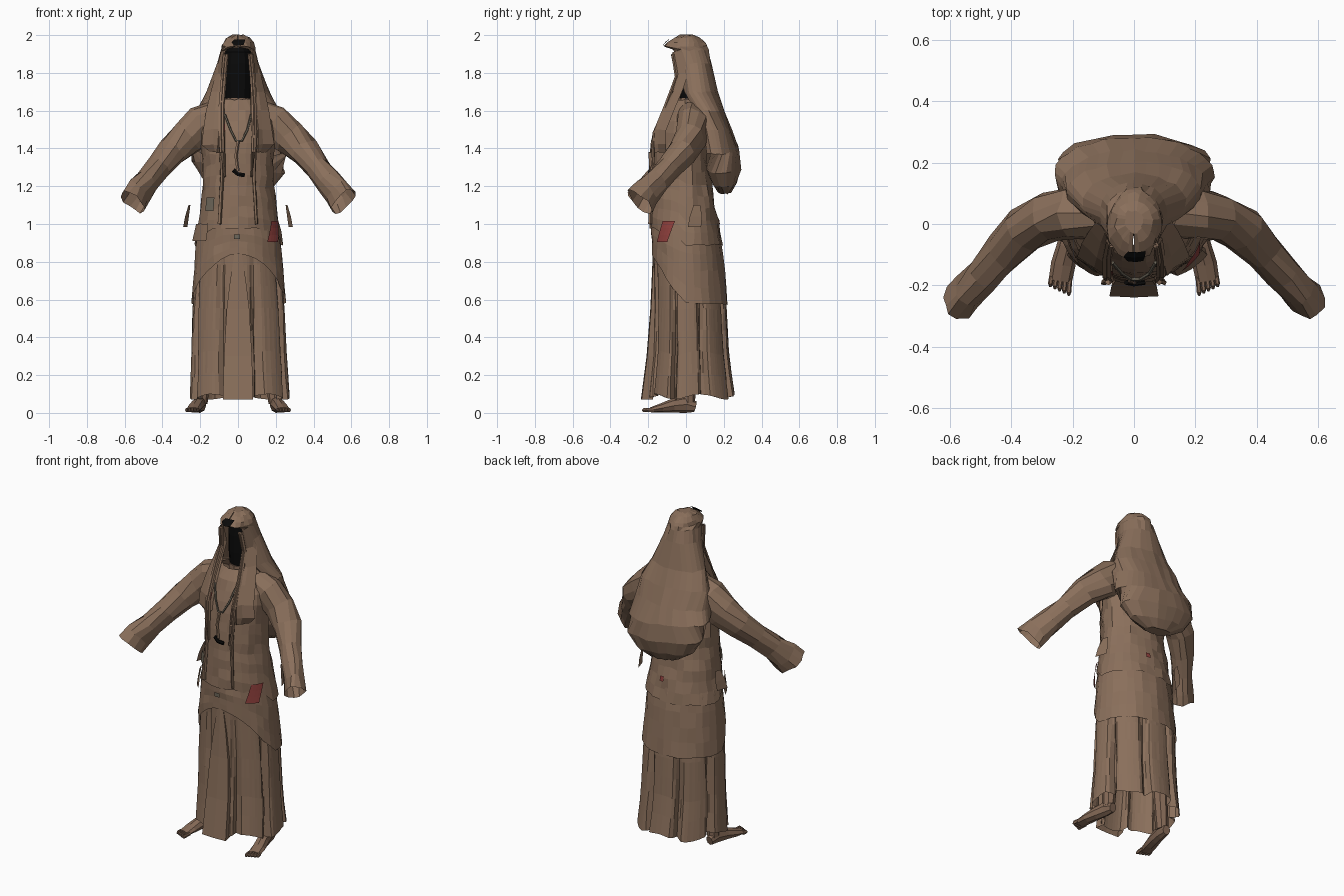
import bpy, bmesh, random
from math import sin, cos, pi, radians
from mathutils import Vector

random.seed(4)
if "Cube" in bpy.data.objects:
    bpy.data.objects.remove(bpy.data.objects["Cube"])


def material(name, rgb):
    m = bpy.data.materials.new(name)
    m.use_nodes = True
    m.diffuse_color = (*rgb, 1)
    m.node_tree.nodes["Principled BSDF"].inputs["Base Color"].default_value = (*rgb, 1)
    return m


CLOTH = material("brown cloth", (0.255, 0.16, 0.105))
SKIN = material("brown skin", (0.23, 0.14, 0.093))
BLACK = material("black", (0.003, 0.003, 0.003))
RED = material("red patch", (0.27, 0.05, 0.045))
GREY = material("grey green patch", (0.16, 0.14, 0.105))


def loft(name, rings, mat, closed=True, caps=(False, False), jitter=0.0):
    """Skin a list of equal-length point rings."""
    bm = bmesh.new()
    rows = []
    for ring in rings:
        rows.append([bm.verts.new(Vector(p) + Vector([random.uniform(-jitter, jitter) for _ in range(3)]))
                     for p in ring])
    n = len(rows[0])
    for a, b in zip(rows, rows[1:]):
        for i in range(n if closed else n - 1):
            j = (i + 1) % n
            bm.faces.new((a[i], a[j], b[j], b[i]))
    for row, cap in zip((rows[0], rows[-1]), caps):
        if cap:
            bm.faces.new(row)
    bmesh.ops.recalc_face_normals(bm, faces=bm.faces)
    me = bpy.data.meshes.new(name)
    bm.to_mesh(me)
    bm.free()
    me.materials.append(mat)
    ob = bpy.data.objects.new(name, me)
    bpy.context.collection.objects.link(ob)
    return ob


def tube(name, path, radii, mat, n=8, caps=(True, True), jitter=0.0):
    """Round sweep along a path; each radius is (sideways, upright)."""
    pts = [Vector(p) for p in path]
    rings = []
    for i, p in enumerate(pts):
        t = (pts[min(i + 1, len(pts) - 1)] - pts[max(i - 1, 0)]).normalized()
        u = t.cross((0, 0, 1) if abs(t.z) < 0.9 else (0, 1, 0)).normalized()
        v = u.cross(t)
        rings.append([p + u * radii[i][0] * cos(2 * pi * k / n) + v * radii[i][1] * sin(2 * pi * k / n)
                      for k in range(n)])
    return loft(name, rings, mat, True, caps, jitter)


# Body outline by height: z, left, right, front, back
BODY = [(0.07, -.255, .275, -.20, .262), (0.3, -.247, .258, -.175, .228), (0.57, -.24, .246, -.168, .215),
        (0.9, -.215, .22, -.172, .178), (1.0, -.195, .2, -.175, .155), (1.2, -.172, .172, -.165, .12),
        (1.35, -.172, .172, -.155, .10), (1.5, -.185, .185, -.13, .11), (1.6, -.15, .15, -.09, .09),
        (1.66, -.08, .08, -.05, .06), (1.7, -.05, .05, -.03, .05)]


def surface(a, z, off=0.0):
    lo = max([i for i in range(len(BODY) - 1) if BODY[i][0] <= z], default=0)
    p, q = BODY[lo], BODY[lo + 1]
    t = (z - p[0]) / (q[0] - p[0])
    x0, x1, y0, y1 = [p[k] + (q[k] - p[k]) * t for k in range(1, 5)]
    c, s = cos(a), sin(a)
    return Vector(((x0 + x1) / 2 + c * ((x1 - x0) / 2 + off), s * ((y1 if s > 0 else -y0) + off), z))


def shell(name, top, hem, off, mat, rows=8, n=32, arc=None, pleat=0.0, jitter=0.003, slant=0.0):
    """Cloth layer that follows the body between two heights."""
    a0, a1 = arc or (0, 2 * pi)
    count = n if arc is None else n + 1
    rings = []
    for r in range(rows + 1):
        t = r / rows
        ring = []
        for i in range(count):
            a = a0 + (a1 - a0) * i / n + slant * t
            h = hem(a) if callable(hem) else hem
            p = surface(a, top + (h - top) * t, off)
            k = 1 - pleat * t ** 0.4 * max(0, -cos(8 * a + 0.25 * sin(t * 6))) ** 6
            ring.append((p.x * k, p.y * k, p.z))
        rings.append(ring)
    return loft(name, rings, mat, arc is None, jitter=jitter)


# Robe layers
shell("pleated_skirt", 0.9, lambda a: 0.085 + 0.014 * sin(a * 5), 0, CLOTH, 7, 96, pleat=0.2, jitter=0.001)
shell("overskirt", 1.02, lambda a: 0.575 + 0.265 * max(0, (.12 - sin(a)) / 1.12) ** 1.4, 0.009, CLOTH, 5, jitter=0.004)
shell("tunic", 1.66, lambda a: 0.89 + 0.09 * max(0, -sin(a)) ** 0.5, 0.016, CLOTH, 12, 28, jitter=0.006)

# Front panel of the skirt, a raised box pleat
panel = []
for z, w, y in [(0.07, .08, -.235), (0.3, .074, -.205), (0.55, .06, -.185), (0.7, .042, -.178), (0.84, .02, -.172)]:
    panel.append([(-w * .85, y + .06, z), (-w, y, z), (0, y - .004, z), (w, y, z), (w * .85, y + .06, z)])
loft("front_skirt_panel", panel, CLOTH, False)

# Hood with a face opening, hanging down the back as a bag: z, half width, front, back, half gap angle
hood = []
for z, w, y0, y1, gap in [(2.0, .03, -.03, .045, 0), (1.985, .06, -.065, .075, 0), (1.96, .08, -.1, .1, 0),
                          (1.94, .088, -.116, .11, 0), (1.92, .094, -.09, .118, 42), (1.85, .112, -.06, .135, 40),
                          (1.7, .168, -.03, .165, 33), (1.6, .22, 0, .2, 55), (1.5, .245, -.02, .24, 80),
                          (1.4, .262, .05, .28, 60), (1.3, .25, .1, .292, 0), (1.22, .19, .14, .265, 0),
                          (1.17, .09, .17, .24, 0)]:
    g = radians(180 - gap)
    cy, ry = (y0 + y1) / 2, (y1 - y0) / 2
    steps = [-g + 2 * g * i / 22 for i in range(23)]
    droop = 0.03 if z < 1.45 else 0
    hood.append([(w * sin(t), cy + ry * cos(t), z - droop * sin(t) * w / .25) for t in steps])
loft("hood", hood, CLOTH, False, (True, True), 0.005)

# Dark void inside the hood, and the dark mark on its brow
void = [[(w * cos(k * pi / 6), .035 + w * .98 * sin(k * pi / 6), z) for k in range(12)]
        for z, w in [(1.665, .068), (1.75, .074), (1.85, .074), (1.91, .07), (1.935, .045)]]
loft("face_void", void, BLACK, True, (True, True))
loft("brow_mark", [[(-.022, -.121, 1.945), (.005, -.124, 1.944), (.03, -.12, 1.949)],
                   [(-.034, -.106, 1.962), (0, -.109, 1.964), (.036, -.105, 1.966)],
                   [(-.02, -.09, 1.976), (.01, -.092, 1.978), (.038, -.088, 1.978)]], BLACK, False)
loft("neck", [[(.06 * cos(k * pi / 4), .01 + .05 * sin(k * pi / 4), z) for k in range(8)]
              for z in (1.6, 1.668)], SKIN, True, (True, True))

for s, side in ((1, "left"), (-1, "right")):
    # Sleeve, open at a flared, pointed cuff
    arm = [(.1, .04, 1.57), (.19, .035, 1.525), (.27, .025, 1.46), (.35, -.02, 1.385), (.42, -.09, 1.3),
           (.48, -.155, 1.225), (.53, -.21, 1.165), (.558, -.243, 1.12)]
    rad = [(.09, .09), (.085, .105), (.078, .098), (.074, .08), (.066, .066), (.06, .07), (.056, .082), (.058, .09)]
    tube(side + "_sleeve", [(s * x, y, z) for x, y, z in arm], rad, CLOTH, 12, (True, False), 0.007)

    # Cloth edge falling from the hood onto the chest
    drape = []
    for z, xi, xo, y in [(1.91, .066, .09, -.065), (1.8, .068, .12, -.04), (1.7, .07, .14, -.065), (1.6, .07, .165, -.115),
                         (1.5, .07, .185, -.155), (1.42, .07, .19, -.16), (1.38, .09, .15, -.155)]:
        drape.append([(s * xi, y + .02, z), (s * (xi * .7 + xo * .3), y - .008, z),
                      (s * (xi + xo) / 2, y + .008, z), (s * xo, y + .05, z)])
    loft(side + "_hood_drape", drape, CLOTH, False, jitter=0.005)

    # Cords hanging from the hood edge
    for k, (x, end) in enumerate([(.094, 1.0), (.08, 1.38)]):
        line = [(s * x * .75, -.07, 1.9), (s * x * .88, -.05, 1.78), (s * x, -.11, 1.62), (s * x, -.168, 1.48),
                (s * x * .9, -.182, 1.25), (s * x * 1.05, -.19, end)]
        tube(f"{side}_cord_{k + 1}", line, [(.009, .009)] * 6, CLOTH, 5, jitter=0.002)

    # Loose cloth tag beside the hip
    loft(side + "_hip_tag", [[(s * .29, .01, .985), (s * .268, .08, .985)], [(s * .28, .02, 1.04), (s * .26, .085, 1.04)],
                             [(s * .262, .04, 1.1), (s * .252, .075, 1.1)]], CLOTH, False)

    # Bare leg, foot and toes
    tube(side + "_leg", [(s * .15, .02, .6), (s * .18, .012, .3), (s * .195, .01, .05)],
         [(.055, .055), (.045, .045), (.034, .038)], SKIN)
    foot = [(.195, .05, .032), (.2, .0, .045), (.215, -.07, .038), (.23, -.13, .026), (.24, -.185, .016)]
    tube(side + "_foot", [(s * x, y, z) for x, y, z in foot],
         [(.024, .028), (.032, .045), (.036, .037), (.04, .025), (.038, .014)], SKIN)
    for k in range(5):
        x, reach = .212 + .015 * k, .232 - .007 * k
        tube(f"{side}_toe_{k + 1}", [(s * (x - .004), -.17, .016), (s * x, -reach + .01, .015), (s * x, -reach, .011)],
             [(.008, .012), (.008, .012), (.004, .005)], SKIN, 6)

# Patches sewn onto the robe
shell("red_hip_patch", 1.015, 0.905, 0.026, RED, 3, 4, (radians(-38), radians(-17)), slant=radians(-13), jitter=0)
shell("red_back_patch", 1.03, 1.0, 0.026, RED, 1, 2, (radians(76), radians(83)), jitter=0)
shell("grey_side_patch", 1.14, 1.07, 0.025, GREY, 2, 3, (radians(-145), radians(-128)), jitter=0)
shell("grey_front_patch", 0.945, 0.92, 0.024, GREY, 1, 2, (radians(-96), radians(-88)), jitter=0)
shell("red_chest_patch", 1.53, 1.49, 0.045, RED, 1, 2, (radians(-114), radians(-108)), jitter=0)
shell("right_pocket", 1.0, 0.91, 0.03, CLOTH, 2, 4, (radians(-170), radians(-135)), jitter=0.003)

# Necklace with a hanging charm
tube("necklace", [(-.07, -.125, 1.58), (-.04, -.16, 1.5), (-.01, -.18, 1.44), (.02, -.18, 1.44), (.05, -.16, 1.5),
                  (.07, -.125, 1.58)], [(.006, .006)] * 6, GREY, 5)
tube("charm_string", [(0, -.18, 1.44), (-.012, -.187, 1.36), (0, -.19, 1.28)], [(.009, .006)] * 3, CLOTH, 5)
tube("charm", [(-.025, -.19, 1.285), (.0, -.195, 1.264), (.035, -.19, 1.258)], [(.008, .012)] * 3, BLACK, 6)
